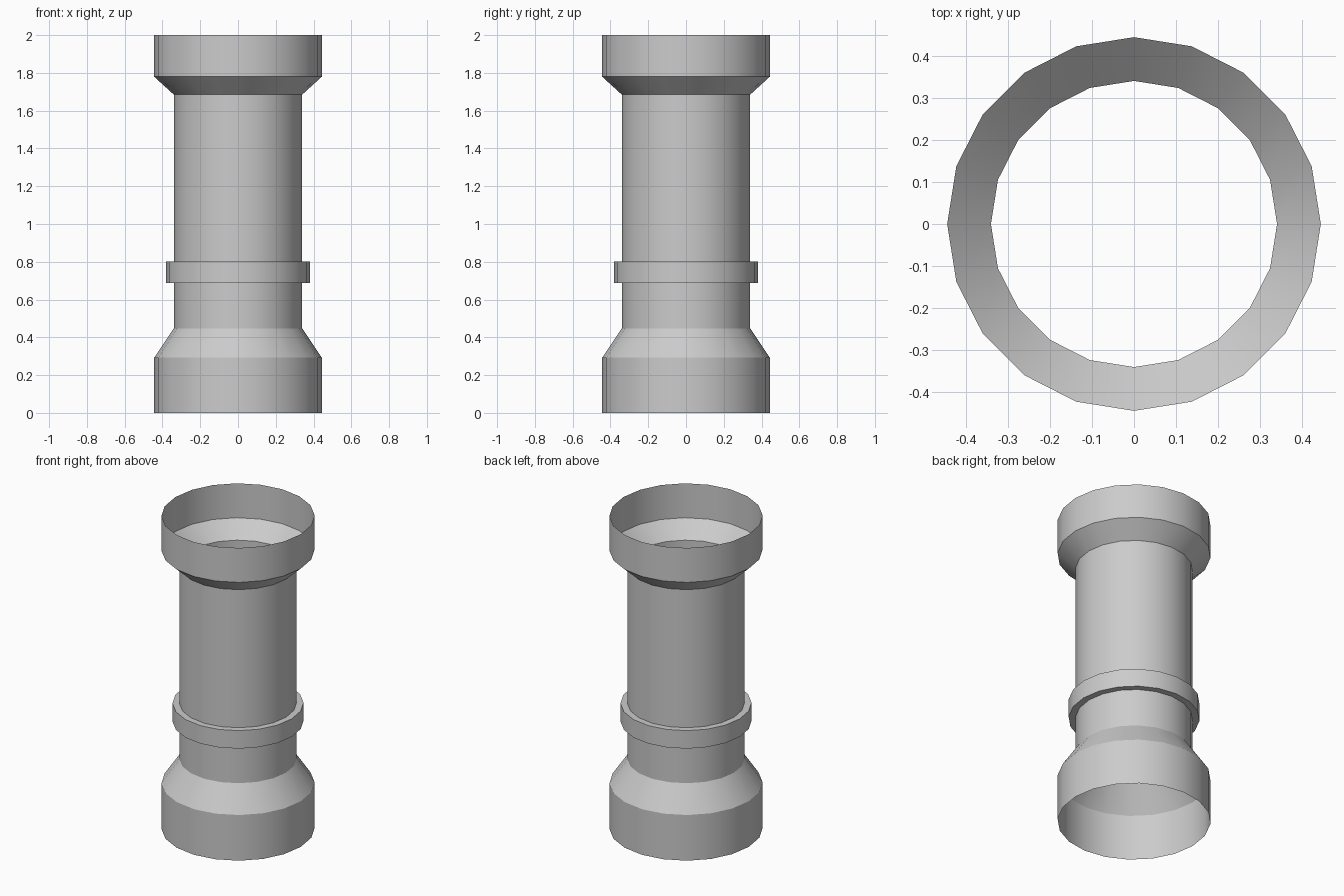
import bpy, bmesh, math

if "Cube" in bpy.data.objects:
    bpy.data.objects.remove(bpy.data.objects["Cube"])

SIDES = 20


def lathe(name, profile):
    """Revolve an open (radius, height) profile around z as a thin open shell."""
    bm = bmesh.new()
    rings = []
    for r, z in profile:
        rings.append([bm.verts.new((r * math.cos(math.tau * i / SIDES),
                                    r * math.sin(math.tau * i / SIDES), z))
                      for i in range(SIDES)])
    for low, high in zip(rings, rings[1:]):
        for i in range(SIDES):
            j = (i + 1) % SIDES
            bm.faces.new((low[i], low[j], high[j], high[i]))
    mesh = bpy.data.meshes.new(name)
    bm.to_mesh(mesh)
    bm.free()
    obj = bpy.data.objects.new(name, mesh)
    bpy.context.collection.objects.link(obj)
    bpy.ops.object.select_all(action='DESELECT')
    obj.select_set(True)
    bpy.context.view_layer.objects.active = obj
    bpy.ops.object.shade_smooth_by_angle(angle=math.radians(30))
    return obj


# Open pipe: base socket, taper, shaft with raised collar, flare, top socket
lathe("pipe", [
    (0.444, 0.0), (0.444, 0.292), (0.34, 0.447),
    (0.34, 0.687), (0.38, 0.687), (0.38, 0.802), (0.34, 0.802),
    (0.34, 1.685), (0.444, 1.78), (0.444, 2.0),
])
